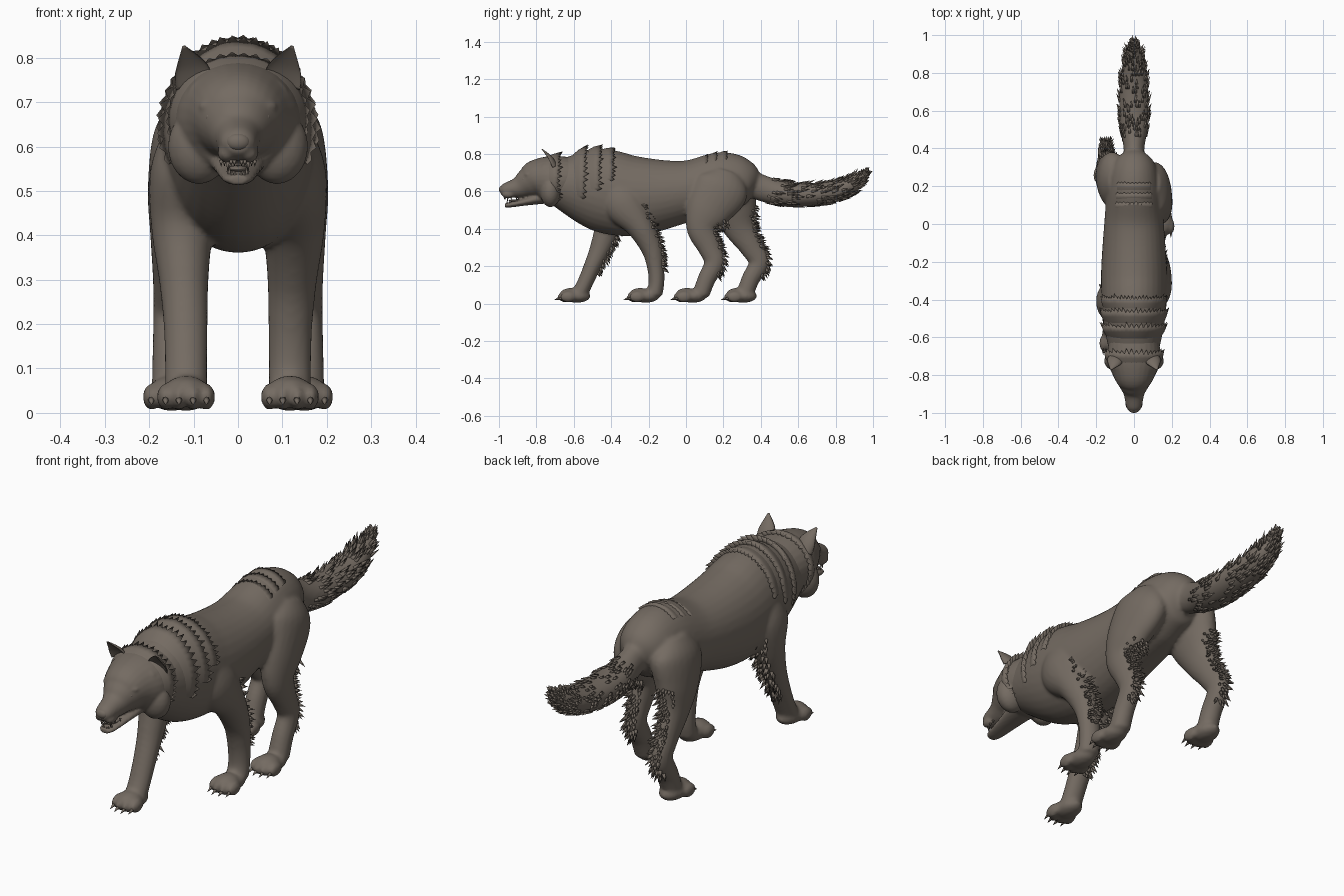
import bpy, bmesh, math, random
from mathutils import Vector, Matrix

if "Cube" in bpy.data.objects:
    bpy.data.objects.remove(bpy.data.objects["Cube"])

random.seed(4)
fur = bpy.data.materials.new("brown_grey_fur")
fur.diffuse_color = (0.175, 0.147, 0.122, 1)
fur.use_nodes = True
fur.node_tree.nodes["Principled BSDF"].inputs["Base Color"].default_value = fur.diffuse_color


def smooth_path(pts, steps):
    """Catmull-Rom through tuples of any length."""
    out = []
    for i in range(len(pts) - 1):
        a, b, c, d = (pts[max(0, min(len(pts) - 1, i + k))] for k in (-1, 0, 1, 2))
        for s in range(steps):
            t = s / steps
            out.append([0.5 * (2 * q + (r - p) * t + (2 * p - 5 * q + 4 * r - w) * t * t
                               + (3 * q - p - 3 * r + w) * t ** 3)
                        for p, q, r, w in zip(a, b, c, d)])
    return out + [list(pts[-1])]


def loft(bm, pts, n=24, cup=1.0, steps=6):
    """Tube through (x, y, z, half width in x, half depth); returns its frames."""
    path, frames, rings = smooth_path(pts, steps), [], []
    for i, p in enumerate(path):
        t = Vector(path[min(i + 1, len(path) - 1)][:3]) - Vector(path[max(i - 1, 0)][:3])
        t.normalize()
        side = (Vector((1, 0, 0)) - t * t.x).normalized()
        nor = t.cross(side)
        c, rx, r = Vector(p[:3]), max(p[3], 0.002), max(p[4], 0.002)
        frames.append((c, side, nor, t, rx, r))
        ring = []
        for k in range(n):
            a = 2 * math.pi * k / n
            s = math.sin(a)
            ring.append(bm.verts.new(c + side * rx * math.cos(a) + nor * r * s * (cup if s < 0 else 1)))
        rings.append(ring)
    for a, b in zip(rings, rings[1:]):
        for k in range(n):
            bm.faces.new((a[k], a[(k + 1) % n], b[(k + 1) % n], b[k]))
    bm.faces.new(rings[0])
    bm.faces.new(rings[-1])
    return frames


def ball(bm, c, r):
    bmesh.ops.create_icosphere(bm, subdivisions=3, radius=1,
                               matrix=Matrix.Translation(c) @ Matrix.Diagonal((*r, 1)))


def spike(bm, p, d, length, rad, sides=5):
    d = Vector(d).normalized()
    m = Matrix.Translation(Vector(p) + d * length * 0.4) @ d.to_track_quat('Z', 'Y').to_matrix().to_4x4()
    bmesh.ops.create_cone(bm, cap_ends=True, segments=sides, radius1=rad, radius2=0, depth=length, matrix=m)


def finish(name, bm, voxel=None, iterations=5):
    bmesh.ops.recalc_face_normals(bm, faces=bm.faces)
    me = bpy.data.meshes.new(name)
    bm.to_mesh(me)
    bm.free()
    me.materials.append(fur)
    for f in me.polygons:
        f.use_smooth = True
    ob = bpy.data.objects.new(name, me)
    bpy.context.collection.objects.link(ob)
    if voxel:
        m = ob.modifiers.new("blend", 'REMESH')
        m.mode, m.voxel_size, m.use_smooth_shade = 'VOXEL', voxel, True
        s = ob.modifiers.new("soften", 'SMOOTH')
        s.factor, s.iterations = 0.5, iterations


def section(*rows):
    """(y, top, bottom, half width) rows to loft points."""
    return [(0, y, (t + b) / 2, w, (t - b) / 2) for y, t, b, w in rows]


skin, tufts, claws = bmesh.new(), bmesh.new(), bmesh.new()

# Torso
torso = section((-.72, .76, .54, .12), (-.5, .83, .405, .165), (-.28, .79, .36, .175),
                (0, .765, .435, .158), (.2, .81, .485, .138), (.33, .765, .53, .105), (.39, .67, .6, .03))
loft(skin, torso, 32, steps=8)


def leg(s, shape, ys, toe):
    """shape rows: z, |x|, half width, half depth; ys place each row along the body."""
    frames = loft(skin, [(s * x, y, z, w, d) for (z, x, w, d), y in zip(shape, ys)])
    # Fur fringe down the back of the leg
    for c, side, nor, t, rx, r in frames:
        if .17 < c.z < .5:
            for k in range(6):
                a = random.uniform(-.7, .7)
                out = side * math.sin(a) - nor * math.cos(a)
                p = c + side * rx * math.sin(a) - nor * r * math.cos(a) + t * random.uniform(-.012, .012)
                spike(tufts, p, out * .7 + t * .5, random.uniform(.022, .04), .008)
    # Paw: two pads, four toes, claws
    px, heel = s * shape[-1][1], toe + .2
    ball(skin, (px, toe + .125, .04), (.053, .075, .036))
    ball(skin, (px, toe + .095, .05), (.05, .06, .034))
    for o in (-.046, -.016, .016, .046):
        y = toe + .058 + abs(o) * .45
        ball(skin, (px + o, y, .036), (.02, .042, .03))
        spike(claws, (px + o, y - .032, .03), (0, -1, -.4), .036, .009, 8)


# Legs
front = [(.64, .10, .06, .07), (.54, .12, .078, .11), (.42, .126, .07, .075), (.3, .122, .056, .058),
         (.2, .118, .05, .046), (.11, .117, .048, .042), (.05, .117, .048, .044)]
hind = [(.70, .09, .05, .08), (.62, .11, .08, .148), (.5, .132, .072, .124), (.4, .142, .056, .085),
        (.3, .146, .046, .062), (.22, .149, .042, .055), (.13, .149, .044, .048), (.05, .149, .046, .046)]
leg(1, front, (-.38, -.34, -.25, -.185, -.163, -.158, -.17), -.34)
leg(-1, front, (-.42, -.41, -.415, -.455, -.50, -.54, -.57), -.71)
leg(1, hind, (.22, .19, .12, .088, .125, .152, .11, .08), -.09)
leg(-1, hind, (.22, .23, .255, .29, .35, .39, .345, .315), .18)

# Tail with swept tufts
tail = loft(skin, section((.3, .74, .6, .06), (.4, .69, .55, .055), (.55, .65, .517, .078),
                          (.75, .65, .53, .074), (.88, .68, .583, .052), (.97, .715, .69, .014)), steps=8)
for c, side, nor, t, rx, r in tail:
    if c.y > .44:
        for k in range(12):
            a = random.uniform(0, 2 * math.pi)
            out = side * math.cos(a) + nor * math.sin(a)
            p = c + side * rx * .95 * math.cos(a) + nor * r * .95 * math.sin(a)
            spike(tufts, p, t + out * (.45 if math.sin(a) < .3 else .15),
                  random.uniform(.035, .055) * (1 if c.y < .93 else .6), .009)
finish("body_skin", skin, .009)
finish("fur_tufts", tufts)
finish("claws", claws)

# Head with cheeks, brow and open jaw
skull = section((-.6, .78, .53, .13), (-.72, .79, .53, .142), (-.8, .77, .55, .112), (-.85, .722, .56, .082),
                (-.9, .675, .563, .055), (-.97, .642, .57, .04), (-.993, .62, .585, .022))
head = bmesh.new()
loft(head, skull, 28)
loft(head, section((-.74, .615, .535, .07), (-.85, .568, .525, .05), (-.94, .542, .514, .036),
                   (-.968, .536, .514, .022)))
for s in (-1, 1):
    ball(head, (s * .088, -.725, .6), (.07, .055, .085))
    ball(head, (s * .06, -.75, .70), (.06, .05, .06))
    ball(head, (s * .055, -.842, .69), (.034, .026, .015))
    ball(head, (s * .024, -.95, .585), (.022, .035, .022))
finish("head", head, .006, 4)

# Nose, tongue, eyes and teeth
face = bmesh.new()
ball(face, (0, -.983, .61), (.027, .017, .02))
ball(face, (0, -.9, .55), (.025, .05, .008))
for s in (-1, 1):
    ball(face, (s * .059, -.865, .666), (.014, .012, .011))
    for i in range(5):
        x, y, ln = .008 + .0075 * i, -.97 + .004 * i * i, (.034 if i == 2 else .015)
        spike(face, (s * x, y, .568), (0, 0, -1), ln, .0055, 6)
        spike(face, (s * x * .85, y + .012, .535), (0, 0, 1), ln * .8, .005, 6)
finish("nose_eyes_teeth", face)

# Ears, hollow at the front
for s in (-1, 1):
    ear = bmesh.new()
    loft(ear, [(s * .098, -.715, .73, .042, .03), (s * .104, -.737, .775, .038, .023),
               (s * .122, -.772, .825, .004, .004)], 20, -.35)
    finish("ear_left" if s > 0 else "ear_right", ear)


def collar(name, rows, starts, arc, flare, zig, teeth, shrink=0):
    """Ragged fur steps over a lofted form."""
    bm, path, depth = bmesh.new(), smooth_path(rows, 20), .055

    def on(y, a, k):
        q = min(path, key=lambda p: abs(p[1] - y))
        return bm.verts.new((math.sin(a) * (q[3] + k), y, q[2] + math.cos(a) * (q[4] + k)))
    for n, y0 in enumerate(starts):
        cols = []
        for i in range(teeth * 2 + 1):
            u = i / teeth - 1
            a, fade = u * (arc - n * shrink), 1 - .5 * u ** 4
            tip = (zig if i % 2 else 0) * random.uniform(.6, 1.3)
            cols.append([on(y0 - depth, a, -.006), on(y0 - depth * .4, a, flare * .6 * fade),
                         on(y0 + tip, a, (flare + tip * .35) * fade), on(y0 - .004, a, -.012)])
        for c, d in zip(cols, cols[1:]):
            for j in range(3):
                bm.faces.new((c[j], c[j + 1], d[j + 1], d[j]))
    finish(name, bm)


collar("mane", torso, (-.55, -.47, -.4), 1.9, .015, .025, 26, .3)
collar("cheek_ruff", skull, (-.69,), 2.5, .016, .028, 30)
collar("rump_fur", torso, (.11, .16, .215), .7, .007, .008, 10)
